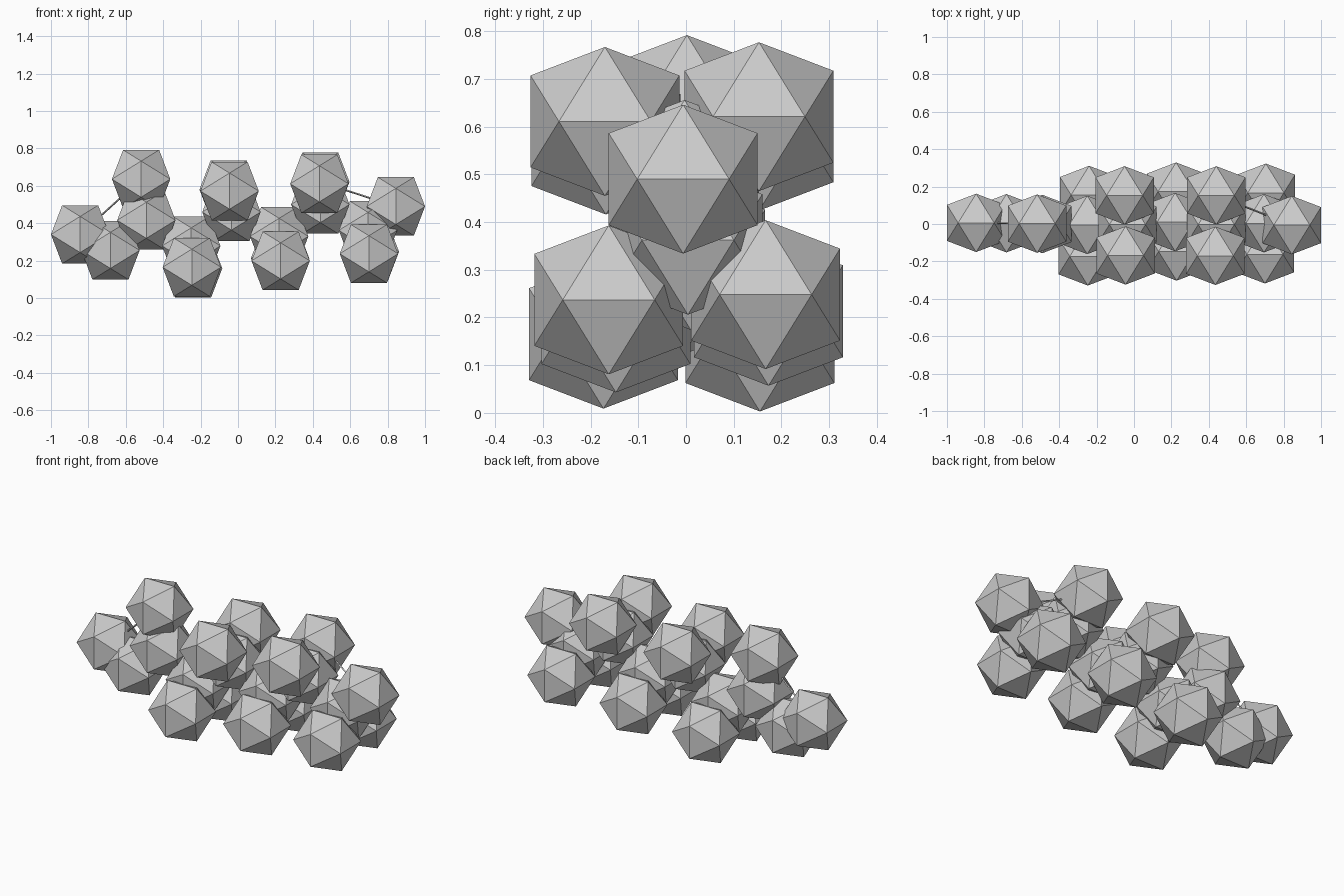
import bpy, bmesh
from mathutils import Vector

if "Cube" in bpy.data.objects:
    bpy.data.objects.remove(bpy.data.objects["Cube"])

PHI = (1 + 5 ** 0.5) / 2
HALF = 0.156          # half width of every ball along each axis


def ball(name, c):
    # icosahedron with its edges lined up to the axes
    s = HALF / PHI
    bm = bmesh.new()
    for a in (-1, 1):
        for b in (-PHI, PHI):
            for v in ((a, 0, b), (b, a, 0), (0, b, a)):
                bm.verts.new(Vector(v) * s + Vector(c))
    bmesh.ops.convex_hull(bm, input=bm.verts[:])
    bmesh.ops.recalc_face_normals(bm, faces=bm.faces[:])
    link(name, bm)


def rod(name, a, b, r=0.005):
    # thin stick between two ball centres
    a, b = Vector(a), Vector(b)
    d = b - a
    bm = bmesh.new()
    bmesh.ops.create_cone(bm, cap_ends=True, segments=4, radius1=r, radius2=r, depth=d.length)
    m = d.to_track_quat('Z', 'Y').to_matrix().to_4x4()
    m.translation = (a + b) / 2
    bm.transform(m)
    link(name, bm)


def link(name, bm):
    me = bpy.data.meshes.new(name)
    bm.to_mesh(me)
    bm.free()
    bpy.context.collection.objects.link(bpy.data.objects.new(name, me))


# zigzag chain of core balls
chain = [(-0.49, 0, 0.416), (-0.25, -0.005, 0.279), (-0.035, -0.003, 0.46),
         (0.22, 0.01, 0.33), (0.44, -0.003, 0.50), (0.695, 0.004, 0.362)]
for i, c in enumerate(chain):
    ball(f"chain_ball_{i + 1}", c)
for i in range(len(chain) - 1):
    rod(f"chain_stick_{i + 1}", chain[i], chain[i + 1])

# paired side balls: chain index, front ball, back ball
pairs = [(1, (-0.247, -0.173, 0.165), (-0.24, 0.155, 0.159)),
         (2, (-0.045, -0.168, 0.572), (-0.05, 0.153, 0.580)),
         (3, (0.228, -0.147, 0.199), (0.225, 0.173, 0.213)),
         (4, (0.435, -0.170, 0.611), (0.44, 0.153, 0.621)),
         (5, (0.70, -0.162, 0.237), (0.705, 0.167, 0.248))]
for i, f, b in pairs:
    for side, p in (("front", f), ("back", b)):
        ball(f"{side}_ball_{i}", p)
        rod(f"{side}_stick_{i}", chain[i], p)

# head group at the left, tail ball at the right
upper, lower, tip = (-0.518, 0.002, 0.636), (-0.682, 0.004, 0.255), (-0.844, 0.006, 0.34)
tail = (0.844, -0.006, 0.49)
for name, p in (("head_upper_ball", upper), ("head_lower_ball", lower),
                ("head_tip_ball", tip), ("tail_ball", tail)):
    ball(name, p)
rod("head_stick", tip, upper)
rod("tail_stick", pairs[3][2], tail)
